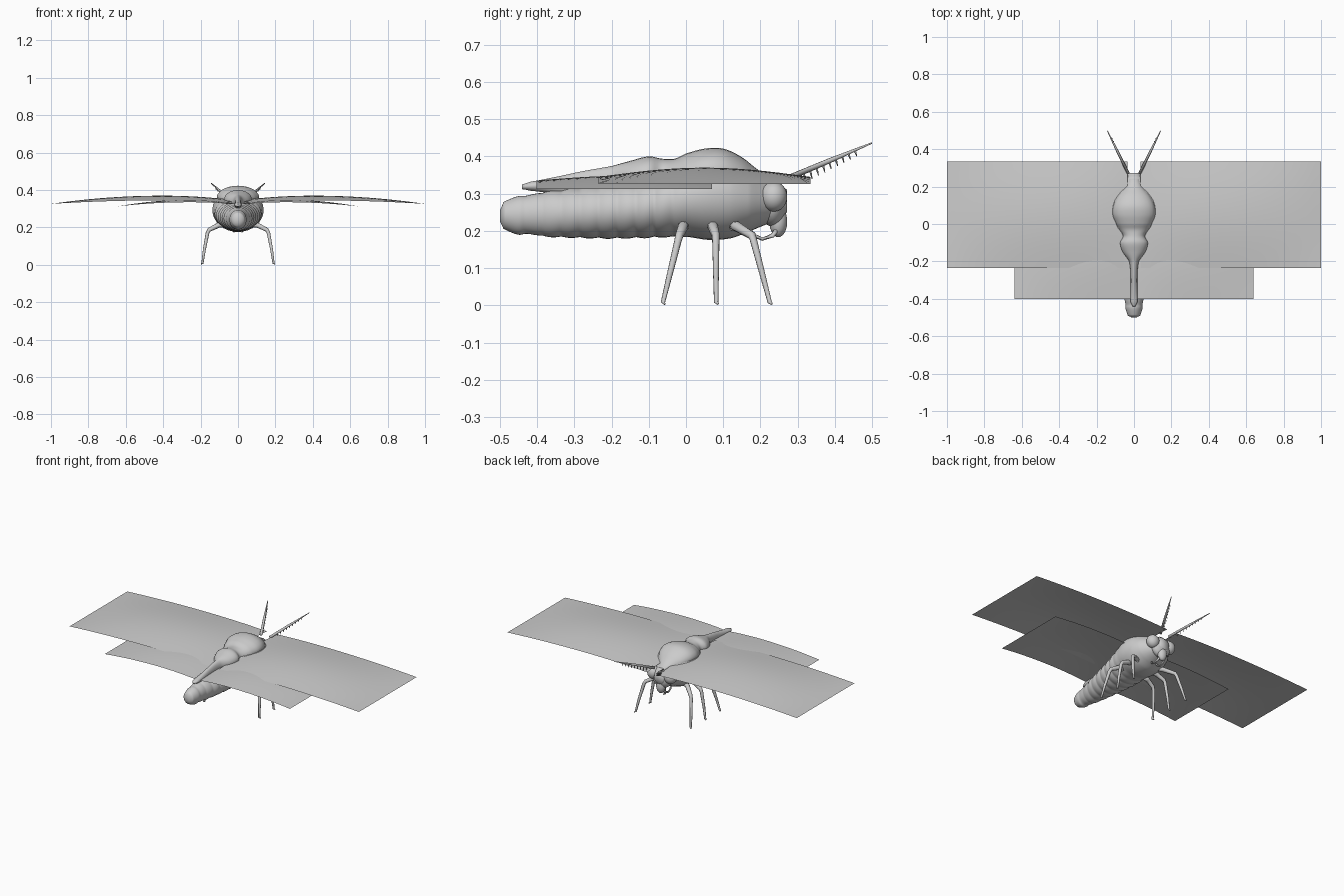
import bpy, bmesh, math
from mathutils import Vector

if "Cube" in bpy.data.objects:
    bpy.data.objects.remove(bpy.data.objects["Cube"])

grey = bpy.data.materials.new("moth grey")
grey.diffuse_color = (0.6, 0.6, 0.6, 1)
grey.use_nodes = True
grey.node_tree.nodes["Principled BSDF"].inputs["Base Color"].default_value = grey.diffuse_color


def finish(name, bm, smooth=True):
    me = bpy.data.meshes.new(name)
    bm.to_mesh(me)
    bm.free()
    me.materials.append(grey)
    for p in me.polygons:
        p.use_smooth = smooth
    ob = bpy.data.objects.new(name, me)
    bpy.context.collection.objects.link(ob)
    return ob


def sample(st, y):
    """Smoothly interpolate stations (y, half width, top, bottom)."""
    i = max(k for k in range(len(st) - 1) if st[k][0] <= y + 1e-9)
    p = [Vector(st[min(max(k, 0), len(st) - 1)][1:]) for k in (i - 1, i, i + 1, i + 2)]
    t = (y - st[i][0]) / (st[i + 1][0] - st[i][0])
    return p[1] + 0.5 * t * (p[2] - p[0] + t * (2 * p[0] - 5 * p[1] + 4 * p[2] - p[3]
                             + t * (3 * (p[1] - p[2]) + p[3] - p[0])))


def loft(name, st, rings, sides=32, ripple=None):
    bm = bmesh.new()
    loops = []
    y0, y1 = st[0][0], st[-1][0]
    for r in range(rings + 1):
        y = y0 + (y1 - y0) * r / rings
        w, top, bot = sample(st, y)
        k = ripple(y) if ripple else 1
        c, h = (top + bot) / 2, (top - bot) / 2
        loops.append([bm.verts.new((w * k * math.cos(a), y, c + h * k * math.sin(a)))
                      for a in (2 * math.pi * s / sides for s in range(sides))])
    for a, b in zip(loops, loops[1:]):
        for s in range(sides):
            t = (s + 1) % sides
            bm.faces.new((a[s], b[s], b[t], a[t]))
    bm.faces.new(loops[0])
    bm.faces.new(loops[-1][::-1])
    bmesh.ops.recalc_face_normals(bm, faces=bm.faces)
    return finish(name, bm)


def ball(name, loc, size):
    bm = bmesh.new()
    bmesh.ops.create_uvsphere(bm, u_segments=24, v_segments=14, radius=1)
    for v in bm.verts:
        v.co = Vector([v.co[i] * size[i] + loc[i] for i in range(3)])
    return finish(name, bm)


def tube(name, pts, radii, sides=8):
    """Tapered round tube through a few points."""
    bm = bmesh.new()
    pts = [Vector(p) for p in pts]
    loops = []
    for i, p in enumerate(pts):
        d = (pts[min(i + 1, len(pts) - 1)] - pts[max(i - 1, 0)]).normalized()
        u = d.cross(Vector((0.31, 0.9, 0.2))).normalized()
        v = d.cross(u)
        loops.append([bm.verts.new(p + radii[i] * (u * math.cos(a) + v * math.sin(a)))
                      for a in (2 * math.pi * s / sides for s in range(sides))])
    for a, b in zip(loops, loops[1:]):
        for s in range(sides):
            t = (s + 1) % sides
            bm.faces.new((a[s], b[s], b[t], a[t]))
    bm.faces.new(loops[0])
    bm.faces.new(loops[-1])
    bmesh.ops.recalc_face_normals(bm, faces=bm.faces)
    return finish(name, bm)


# Segmented abdomen, thorax and neck in one tapering body
def segments(y):
    fade = max(0, min(1, (0.02 - y) / 0.1)) * max(0, min(1, (y + 0.47) / 0.04))
    return 1 + 0.05 * fade * (abs(math.sin(math.pi * (y + 0.435) / 0.05)) - 0.6)


loft("body", [
    (-0.50, .012, .255, .225), (-0.49, .033, .278, .205), (-0.45, .045, .293, .19),
    (-0.42, .047, .296, .192), (-0.38, .056, .305, .185), (-0.30, .076, .315, .182),
    (-0.20, .096, .33, .18), (-0.10, .116, .345, .182), (0.0, .13, .385, .184),
    (0.06, .137, .41, .176), (0.12, .13, .40, .18), (0.17, .11, .37, .198),
    (0.21, .08, .345, .215), (0.25, .05, .332, .23), (0.272, .03, .31, .25)],
    160, ripple=segments)

# Furry crest that runs down the back to a thin tail
loft("back_crest", [
    (-0.44, .008, .325, .312), (-0.42, .018, .332, .308), (-0.35, .018, .345, .30),
    (-0.28, .018, .36, .295), (-0.20, .026, .374, .30), (-0.15, .06, .388, .30),
    (-0.10, .074, .40, .30), (-0.065, .058, .394, .30), (-0.03, .078, .394, .30),
    (0.0, .095, .408, .30), (0.05, .112, .421, .30), (0.10, .108, .421, .30),
    (0.15, .085, .398, .30), (0.20, .045, .36, .30), (0.24, .03, .34, .30)],
    90, sides=24)

# Head, face and eyes
ball("head", (0, .232, .27), (.062, .038, .058))
ball("snout", (0, .248, .225), (.028, .024, .042))


# Wings: thin sheets arched along the span and across the chord
def wing(name, side, x0, x1, y0, y1, tip, edge, mid, peak):
    nx, ny = 24, 14
    bm = bmesh.new()
    grid = []
    for i in range(nx + 1):
        u = i / nx
        if u < peak:
            f = 1 - 0.5 * ((peak - u) / peak) ** 2
        else:
            f = 1 - ((u - peak) / (1 - peak)) ** 2
        row = []
        for j in range(ny + 1):
            v = j / ny
            h = edge + (mid - edge) * math.sin(math.pi * v)
            row.append(bm.verts.new((side * (x0 + (x1 - x0) * u), y0 + (y1 - y0) * v,
                                     tip + h * f)))
        grid.append(row)
    for i in range(nx):
        for j in range(ny):
            q = (grid[i][j], grid[i + 1][j], grid[i + 1][j + 1], grid[i][j + 1])
            bm.faces.new(q if side > 0 else q[::-1])
    finish(name, bm)


for s, tag in ((1, "right"), (-1, "left")):
    wing("forewing_" + tag, s, .035, 1.0, -.235, .335, .326, .019, .044, .38)
    wing("hindwing_" + tag, s, .02, .64, -.402, .07, .313, .022, .035, .38)
    ball("eye_" + tag, (s * .058, .236, .292), (.038, .036, .04))

    # Legs: hip, knee, shin and foot
    for part, hip, knee, foot in (("front", .125, .178, .225), ("middle", .07, .08, .081),
                                  ("hind", -.005, -.018, -.062)):
        shin = .6 * foot + .4 * knee
        tube(f"{part}_leg_{tag}",
             [(s * .075, hip, .215), (s * .105, hip + .2 * (knee - hip), .212),
              (s * .155, knee, .187), (s * .163, knee + .1 * (foot - knee), .17),
              (s * .18, shin, .08), (s * .19, foot, .008), (s * .197, foot + .005, 0.004)],
             [.014, .014, .011, .010, .008, .006, .003])

    # Feathered antenna with a row of bristles below
    a, b = Vector((s * .03, .27, .34)), Vector((s * .143, .499, .436))
    tube("antenna_" + tag, [a, a.lerp(b, .5), b], [.008, .007, .002])
    for k in range(9):
        p = a.lerp(b, .2 + .075 * k)
        tube(f"bristle_{tag}_{k}", [p, p + Vector((-s * .004, .006, -.028 + .0015 * k))],
             [.004, .0012], 5)

    # Curled mouthpart
    tube("mouthpart_" + tag, [(s * .015, .245, .205), (s * .02, .232, .187),
                              (s * .022, .205, .178), (s * .02, .182, .188),
                              (s * .016, .175, .2)], [.007, .006, .005, .005, .004])
